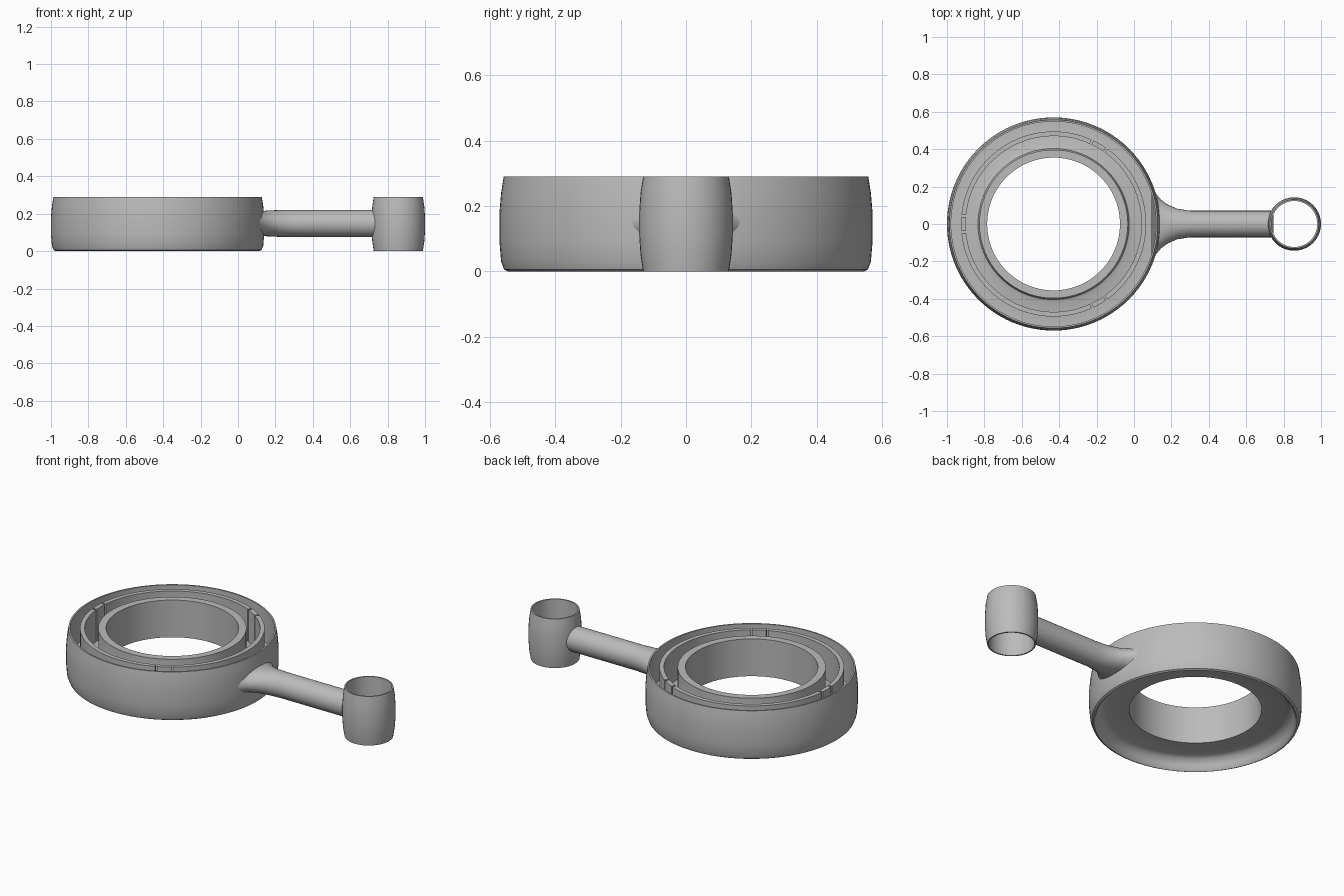
import bpy
import bmesh
from math import sin, cos, pi, radians, sqrt

if "Cube" in bpy.data.objects:
    bpy.data.objects.remove(bpy.data.objects["Cube"])

HEIGHT = 0.29
RING_X, TUBE_X = -0.43, 0.857

grey = bpy.data.materials.new("plain_grey")
grey.use_nodes = True
GREY = (0.5, 0.5, 0.5, 1)
grey.diffuse_color = GREY
grey.node_tree.nodes["Principled BSDF"].inputs["Base Color"].default_value = GREY


def finish(name, bm, x=0.0, angle=35):
    """Turn a bmesh into a smooth shaded object with sharp edges kept."""
    bmesh.ops.recalc_face_normals(bm, faces=bm.faces)
    mesh = bpy.data.meshes.new(name)
    bm.to_mesh(mesh)
    bm.free()
    mesh.materials.append(grey)
    obj = bpy.data.objects.new(name, mesh)
    bpy.context.collection.objects.link(obj)
    obj.location.x = x
    bpy.ops.object.select_all(action="DESELECT")
    obj.select_set(True)
    bpy.context.view_layer.objects.active = obj
    bpy.ops.object.shade_smooth_by_angle(angle=radians(angle))
    return obj


def bridge(bm, a, b):
    for i in range(len(a)):
        j = (i + 1) % len(a)
        bm.faces.new((a[i], a[j], b[j], b[i]))


def revolve(bm, profile, steps, start=0, end=360):
    """Sweep a closed (radius, z) profile about z, fully or as a capped arc."""
    full = end - start == 360
    loops = []
    for s in range(steps if full else steps + 1):
        a = radians(start + (end - start) * s / steps)
        loops.append([bm.verts.new((r * cos(a), r * sin(a), z)) for r, z in profile])
    for a, b in zip(loops, loops[1:]):
        bridge(bm, a, b)
    if full:
        bridge(bm, loops[-1], loops[0])
    else:
        bm.faces.new(loops[0])
        bm.faces.new(loops[-1])


# Large ring: bulged outer wall, floor with a recess below, inner sleeve
FLOOR = 0.10
ring_profile = [
    (0.355, 0.07), (0.485, 0.07), (0.51, 0.06), (0.53, 0.03), (0.536, 0.008),
    (0.545, 0), (0.556, 0.006), (0.565, 0.03), (0.57, 0.09), (0.57, 0.18),
    (0.565, 0.24), (0.557, HEIGHT), (0.548, HEIGHT), (0.548, FLOOR),
    (0.42, FLOOR), (0.404, 0.107), (0.397, 0.125), (0.397, HEIGHT),
    (0.355, HEIGHT),
]
bm = bmesh.new()
revolve(bm, ring_profile, 96)
finish("ring_housing", bm, RING_X)

# Middle wall, split by pairs of narrow slits into three tabs and three arcs
wall = [(0.47, FLOOR - 0.01), (0.495, FLOOR - 0.01), (0.495, HEIGHT), (0.47, HEIGHT)]
bm = bmesh.new()
for mid in (60, 180, 300):
    revolve(bm, wall, 4, mid - 4.5, mid + 4.5)
    revolve(bm, wall, 30, mid + 5.7, mid + 114.3)
finish("slotted_wall", bm, RING_X)

# Small barrel-shaped tube
outer = [(0.131, 0), (0.139, 0.05), (0.143, 0.11), (0.143, 0.18), (0.139, 0.24), (0.131, HEIGHT)]
bm = bmesh.new()
revolve(bm, outer + [(0.123, HEIGHT), (0.123, 0)], 40)
finish("end_tube", bm, TUBE_X)

# Round arm, flaring sideways into the ring; its ends follow both curved walls
sections = [(0.09, 0.2, 0.064), (0.115, 0.165, 0.066), (0.145, 0.13, 0.068),
            (0.18, 0.104, 0.07), (0.23, 0.082, 0.072), (0.3, 0.071, 0.072),
            (0.6, 0.071, 0.072), (0.8, 0.071, 0.072)]
SIDES = 32
bm = bmesh.new()
loops = []
for x, half_width, half_height in sections:
    loop = []
    for i in range(SIDES):
        a = 2 * pi * i / SIDES
        y = half_width * cos(a)
        ring_face = RING_X + sqrt(0.559 ** 2 - y * y)
        tube_face = TUBE_X - sqrt(0.132 ** 2 - min(abs(y), 0.13) ** 2)
        px = max(x, ring_face)
        if x > 0.5:
            px = min(x, tube_face)
        loop.append(bm.verts.new((px, y, 0.148 + half_height * sin(a))))
    loops.append(loop)
for a, b in zip(loops, loops[1:]):
    bridge(bm, a, b)
bm.faces.new(loops[0])
bm.faces.new(loops[-1])
finish("connecting_arm", bm, angle=45)
